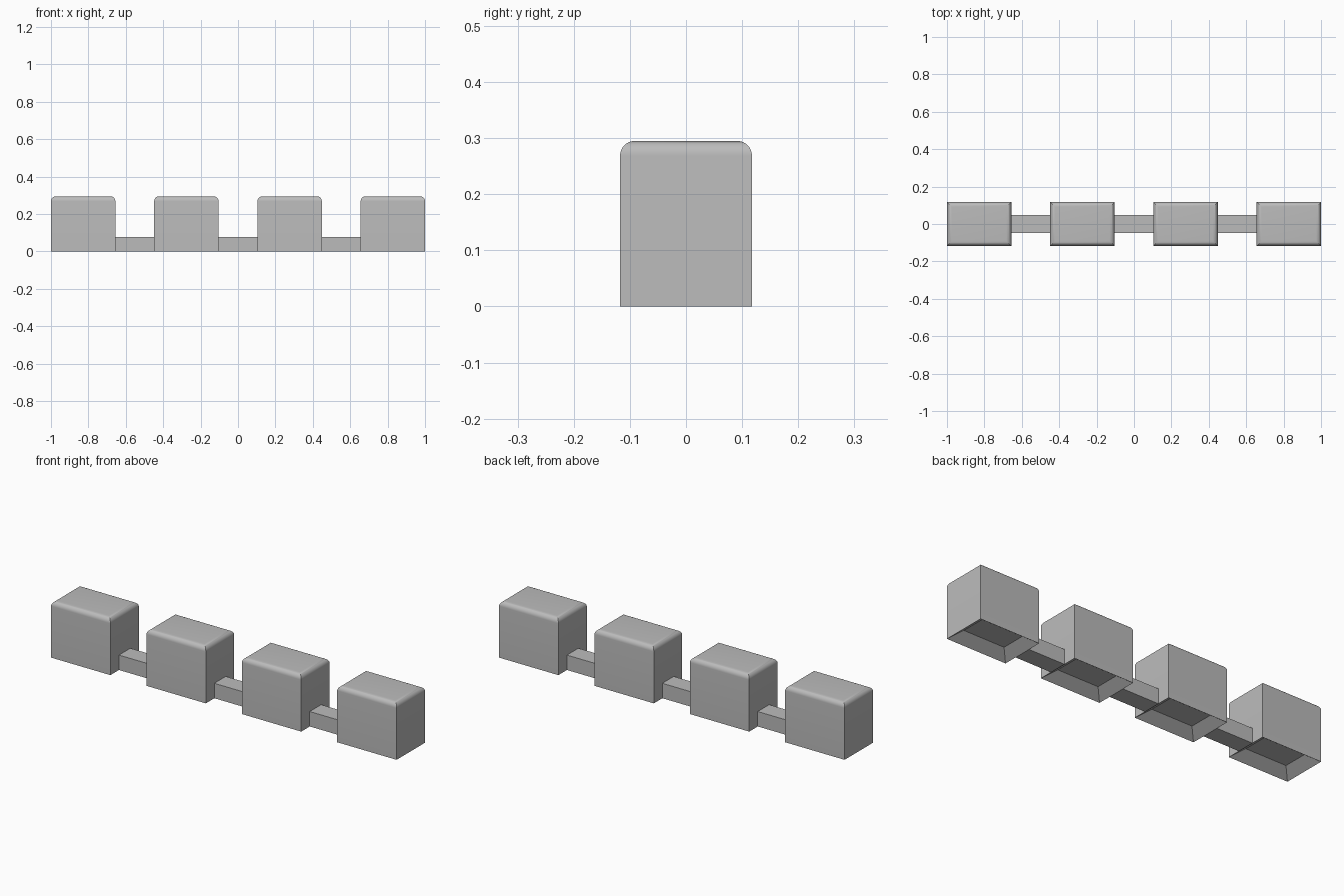
import bpy
import bmesh
from mathutils import Matrix

old = bpy.data.objects.get("Cube")
if old:
    bpy.data.objects.remove(old, do_unlink=True)

BLOCK = (0.344, 0.235, 0.295)
PITCH = 0.552
LINK_DEPTH, LINK_HEIGHT = 0.094, 0.078
FILLET = 0.026
POCKET_MARGIN, POCKET_DEPTH = 0.054, 0.04

grey = bpy.data.materials.new("plain grey")
grey.use_nodes = True
colour = (0.5, 0.5, 0.5, 1)
grey.diffuse_color = colour
grey.node_tree.nodes["Principled BSDF"].inputs["Base Color"].default_value = colour


def box(size):
    """A box standing on z = 0."""
    bm = bmesh.new()
    bmesh.ops.create_cube(bm, size=1)
    bm.transform(Matrix.Diagonal((*size, 1)) @ Matrix.Translation((0, 0, 0.5)))
    return bm


def finish(bm, name, x):
    bm.normal_update()
    mesh = bpy.data.meshes.new(name)
    bm.to_mesh(mesh)
    bm.free()
    mesh.materials.append(grey)
    obj = bpy.data.objects.new(name, mesh)
    obj.location.x = x
    bpy.context.collection.objects.link(obj)
    bpy.ops.object.select_all(action="DESELECT")
    obj.select_set(True)
    bpy.context.view_layer.objects.active = obj
    bpy.ops.object.shade_smooth_by_angle()


# Blocks: rounded top rim, sharp upright corners, recess underneath
for i in range(4):
    bm = box(BLOCK)
    bm.normal_update()
    bottom = min(bm.faces, key=lambda f: f.normal.z)
    bmesh.ops.inset_region(bm, faces=[bottom], thickness=POCKET_MARGIN, use_even_offset=True)
    bmesh.ops.translate(bm, verts=bottom.verts, vec=(0, 0, POCKET_DEPTH))
    rim = [e for e in bm.edges if all(v.co.z > BLOCK[2] - 0.001 for v in e.verts)]
    bmesh.ops.bevel(bm, geom=rim, offset=FILLET, segments=8, profile=0.5, affect="EDGES")
    finish(bm, f"block_{i + 1}", (i - 1.5) * PITCH)

# Links: low bars joining neighbouring blocks
for i in range(3):
    bm = box((PITCH - BLOCK[0], LINK_DEPTH, LINK_HEIGHT))
    finish(bm, f"link_{i + 1}", (i - 1) * PITCH)
